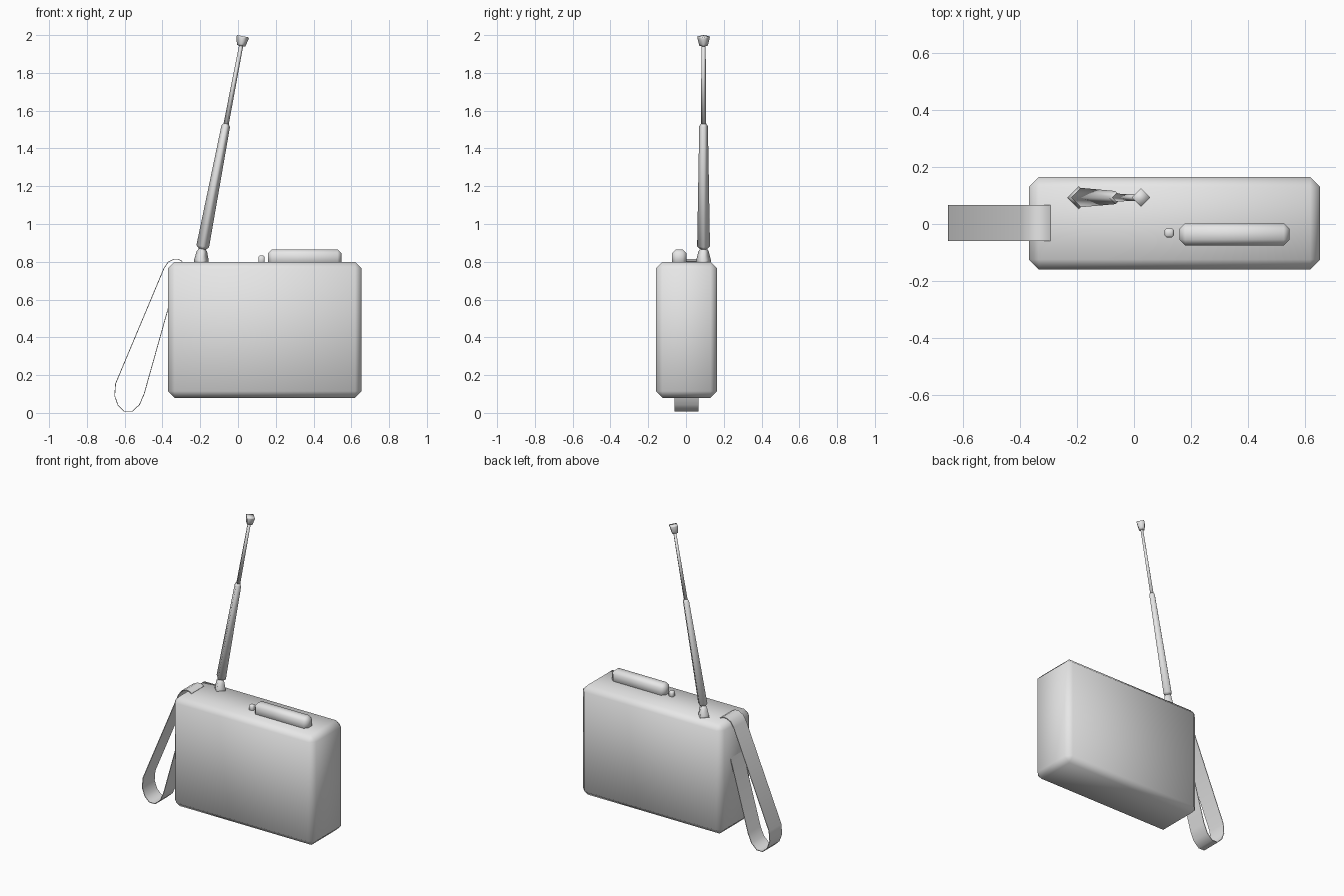
import bpy, bmesh, math
from mathutils import Vector

cube = bpy.data.objects.get("Cube")
if cube:
    bpy.data.objects.remove(cube, do_unlink=True)

grey = bpy.data.materials.new("plain_grey")
grey.use_nodes = True
grey.diffuse_color = (0.8, 0.8, 0.8, 1)
grey.node_tree.nodes["Principled BSDF"].inputs["Base Color"].default_value = grey.diffuse_color


def finish(name, bm):
    """Turn a bmesh into a smooth-shaded grey object."""
    bmesh.ops.recalc_face_normals(bm, faces=bm.faces)
    for face in bm.faces:
        face.smooth = True
    mesh = bpy.data.meshes.new(name)
    bm.to_mesh(mesh)
    bm.free()
    mesh.materials.append(grey)
    obj = bpy.data.objects.new(name, mesh)
    bpy.context.collection.objects.link(obj)
    return obj


def chamfered_box(name, low, high, chamfer):
    low, high = Vector(low), Vector(high)
    bm = bmesh.new()
    bmesh.ops.create_cube(bm, size=1)
    bmesh.ops.scale(bm, vec=high - low, verts=bm.verts)
    bmesh.ops.translate(bm, vec=(low + high) / 2, verts=bm.verts)
    if chamfer:
        bmesh.ops.bevel(bm, geom=bm.edges[:], offset=chamfer, segments=1,
                        affect='EDGES', clamp_overlap=True)
    return finish(name, bm)


def rod(name, start, end, profile):
    """Four-sided lathe; profile holds (fraction along the axis, radius)."""
    start, end = Vector(start), Vector(end)
    axis = (end - start).normalized()
    side = Vector((0, 1, 0))
    across = side.cross(axis)
    bm = bmesh.new()
    rings = []
    for t, radius in profile:
        centre = start.lerp(end, t)
        rings.append([bm.verts.new(centre + radius * (
            across * math.cos(i * math.pi / 2) + side * math.sin(i * math.pi / 2)))
            for i in range(4)])
    for a, b in zip(rings, rings[1:]):
        for i in range(4):
            j = (i + 1) % 4
            bm.faces.new((a[i], a[j], b[j], b[i]))
    bm.faces.new(rings[0])
    bm.faces.new(rings[-1])
    return finish(name, bm)


# Case and top controls
chamfered_box("case", (-0.37, -0.16, 0.08), (0.655, 0.165, 0.80), 0.035)
chamfered_box("tuning_dial", (0.16, -0.075, 0.78), (0.547, 0.003, 0.865), 0.02)
chamfered_box("power_button", (0.108, -0.047, 0.79), (0.14, -0.015, 0.832), 0.006)

# Telescopic antenna on its pivot
foot, tip = Vector((-0.19, 0.093, 0.865)), Vector((0.026, 0.093, 1.994))
rod("antenna_pivot", (-0.195, 0.093, 0.79), (-0.19, 0.093, 0.875),
    [(0, 0.04), (0.2, 0.039), (0.75, 0.028), (1, 0.014)])
rod("antenna_lower_section", foot, foot.lerp(tip, 0.59),
    [(0, 0.016), (0.025, 0.034), (0.98, 0.023), (1, 0.014)])
rod("antenna_upper_section", foot.lerp(tip, 0.58), foot.lerp(tip, 0.965),
    [(0, 0.014), (1, 0.011)])
rod("antenna_cap", foot.lerp(tip, 0.955), tip,
    [(0, 0.022), (0.2, 0.025), (0.85, 0.033), (1, 0.031)])

# Hanging wrist strap, a thin ribbon swept across the depth
path = [(-0.295, 0.802), (-0.315, 0.813), (-0.34, 0.813), (-0.37, 0.798),
        (-0.392, 0.765), (-0.648, 0.155), (-0.653, 0.09), (-0.635, 0.04),
        (-0.602, 0.008), (-0.56, 0.008), (-0.522, 0.043), (-0.497, 0.10),
        (-0.365, 0.57)]
bm = bmesh.new()
edges = [[bm.verts.new((x, y, z)) for y in (-0.06, 0.067)] for x, z in path]
for a, b in zip(edges, edges[1:]):
    bm.faces.new((a[0], a[1], b[1], b[0]))
strap = finish("wrist_strap", bm)
solidify = strap.modifiers.new("thickness", 'SOLIDIFY')
solidify.thickness = 0.004
solidify.offset = 0
bpy.ops.object.select_all(action='DESELECT')
strap.select_set(True)
bpy.context.view_layer.objects.active = strap
bpy.ops.object.modifier_apply(modifier="thickness")
bpy.ops.object.shade_smooth_by_angle(angle=math.radians(60))
